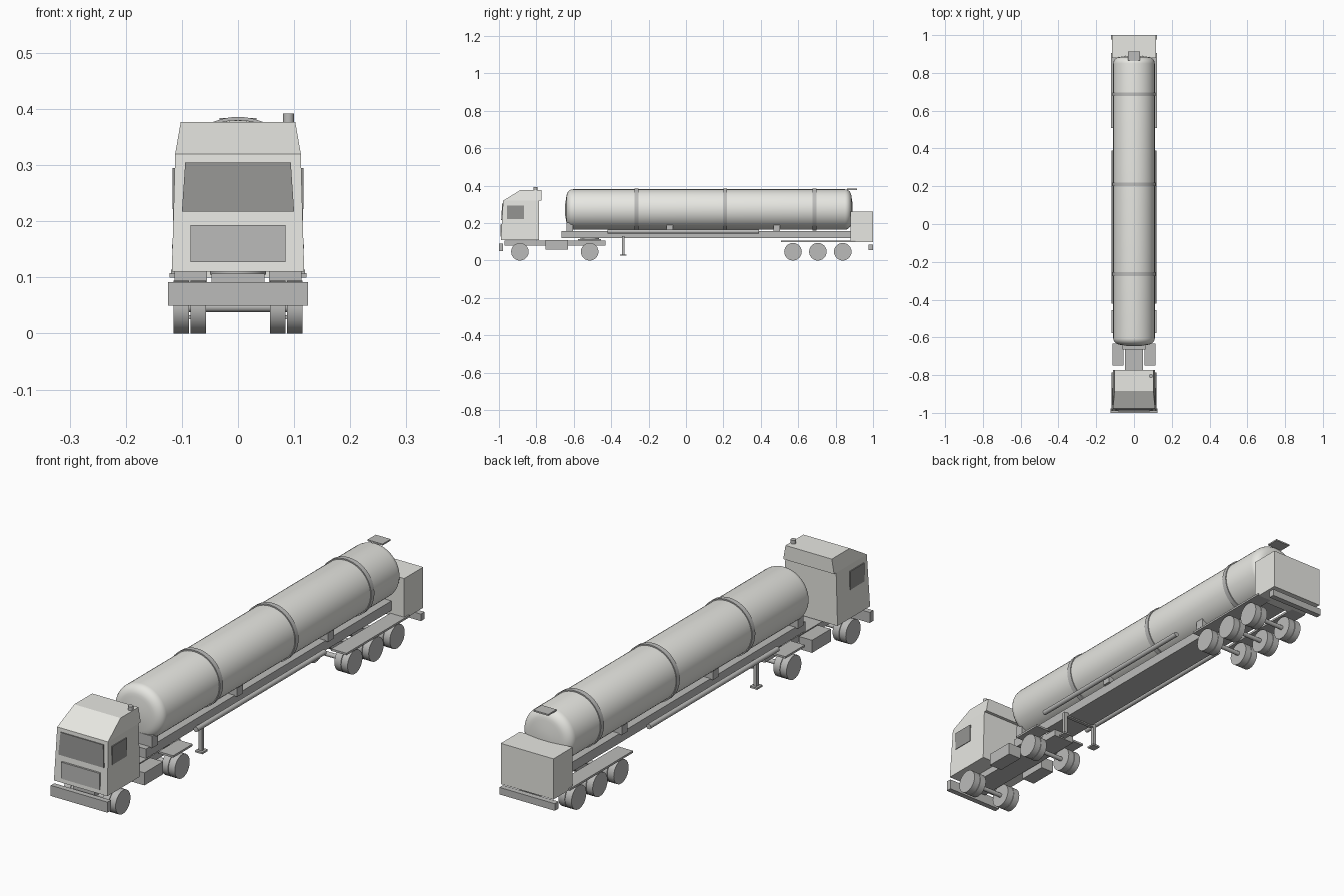
import bpy, bmesh, math
from mathutils import Vector

if "Cube" in bpy.data.objects:
    bpy.data.objects.remove(bpy.data.objects["Cube"])


def material(name, r, g, b):
    m = bpy.data.materials.new(name)
    m.diffuse_color = (r, g, b, 1)
    m.use_nodes = True
    m.node_tree.nodes["Principled BSDF"].inputs["Base Color"].default_value = m.diffuse_color
    return m


LIGHT = material("light_paint", 0.8, 0.8, 0.76)
GREY = material("grey_metal", 0.5, 0.5, 0.49)
DARK = material("dark_glass", 0.3, 0.3, 0.29)


def finish(name, bm, mat, smooth=False):
    bmesh.ops.recalc_face_normals(bm, faces=bm.faces)
    me = bpy.data.meshes.new(name)
    bm.to_mesh(me)
    bm.free()
    ob = bpy.data.objects.new(name, me)
    bpy.context.collection.objects.link(ob)
    me.materials.append(mat)
    if smooth:
        bpy.ops.object.select_all(action='DESELECT')
        ob.select_set(True)
        bpy.context.view_layer.objects.active = ob
        bpy.ops.object.shade_smooth_by_angle(angle=math.radians(35))
    return ob


def box(name, x, y, z, mat=GREY):
    bm = bmesh.new()
    bmesh.ops.create_cube(bm, size=1)
    for v in bm.verts:
        v.co = Vector([(r[0] + r[1]) / 2 + c * (r[1] - r[0]) for r, c in zip((x, y, z), v.co)])
    return finish(name, bm, mat)


def side_boxes(name, x, y, z, mat=GREY):
    box(name + "_right", x, y, z, mat)
    box(name + "_left", (-x[1], -x[0]), y, z, mat)


def lathe(name, profile, centre, axis, mat=GREY, sides=32, scale=(1, 1)):
    """Closed turned shape; profile holds (position along axis, radius)."""
    bm = bmesh.new()
    rings = []
    for p, r in profile:
        ring = []
        for i in range(sides):
            a = 2 * math.pi * i / sides
            u, w = r * math.cos(a) * scale[0], r * math.sin(a) * scale[1]
            co = {'X': (p, u, w), 'Y': (u, p, w), 'Z': (u, w, p)}[axis]
            ring.append(bm.verts.new(Vector(co) + Vector(centre)))
        rings.append(ring)
    for a, b in zip(rings, rings[1:]):
        for i in range(sides):
            j = (i + 1) % sides
            bm.faces.new((a[i], a[j], b[j], b[i]))
    bm.faces.new(rings[0])
    bm.faces.new(rings[-1])
    return finish(name, bm, mat, True)


def rod(name, centre, axis, radius, a, b, mat=GREY, sides=24):
    return lathe(name, [(a, radius), (b, radius)], centre, axis, mat, sides)


def tapered(name, outline, mat):
    """Side outline of (y, z, half width) closed across x."""
    bm = bmesh.new()
    l = [bm.verts.new((-w, y, z)) for y, z, w in outline]
    r = [bm.verts.new((w, y, z)) for y, z, w in outline]
    n = len(outline)
    bm.faces.new(l)
    bm.faces.new(r)
    for i in range(n):
        j = (i + 1) % n
        bm.faces.new((l[i], l[j], r[j], r[i]))
    return finish(name, bm, mat)


# Cab
tapered("cab_body", [(-0.99, 0.11, 0.118), (-0.978, 0.32, 0.112),
                     (-0.785, 0.32, 0.112), (-0.785, 0.11, 0.118)], LIGHT)
tapered("cab_roof", [(-0.978, 0.32, 0.112), (-0.885, 0.377, 0.102),
                     (-0.772, 0.377, 0.102), (-0.772, 0.32, 0.112)], LIGHT)
tapered("windscreen", [(-0.988, 0.217, 0.1), (-0.983, 0.305, 0.094),
                       (-0.97, 0.305, 0.094), (-0.97, 0.217, 0.1)], DARK)
box("grille", (-0.085, 0.085), (-0.993, -0.975), (0.127, 0.193))
side_boxes("side_window", (0.108, 0.117), (-0.957, -0.867), (0.222, 0.295), DARK)
rod("exhaust", (0.09, -0.805, 0), 'Z', 0.01, 0.36, 0.392)
box("front_bumper", (-0.125, 0.125), (-1.0, -0.978), (0.05, 0.092))

# Tractor chassis
box("tractor_frame", (-0.047, 0.047), (-0.97, -0.43), (0.08, 0.107))
side_boxes("fuel_tank", (0.055, 0.113), (-0.75, -0.632), (0.06, 0.11))
side_boxes("drive_fender", (0.055, 0.119), (-0.578, -0.455), (0.106, 0.114))
rod("coupling_plate", (0, -0.515, 0), 'Z', 0.05, 0.105, 0.121)

# Trailer chassis
box("trailer_frame", (-0.06, 0.06), (-0.665, 0.885), (0.12, 0.158))
for i, (a, b) in enumerate([(-0.64, -0.605), (-0.105, -0.07), (0.467, 0.503)]):
    box(f"tank_saddle_{i+1}", (-0.07, 0.07), (a, b), (0.155, 0.202))
side_boxes("trailer_fender", (0.055, 0.122), (0.508, 0.905), (0.1, 0.108))
for s, side in ((-1, "left"), (1, "right")):
    rod(f"hose_tube_{side}", (s * 0.108, 0, 0.155), 'Y', 0.01, -0.42, 0.39)
side_boxes("landing_leg", (0.067, 0.081), (-0.343, -0.329), (0.03, 0.13))
side_boxes("landing_foot", (0.058, 0.09), (-0.353, -0.319), (0.026, 0.033))
box("landing_leg_brace", (-0.081, 0.081), (-0.343, -0.329), (0.115, 0.13))
box("rear_cabinet", (-0.116, 0.116), (0.88, 1.0), (0.1, 0.262), LIGHT)
box("rear_bumper", (-0.122, 0.122), (0.977, 1.0), (0.057, 0.085))

# Tank with rounded ends, bands and top plate
R = 0.11
arc = [math.radians(a) for a in (0, 15, 30, 45, 60, 75, 90)]
front = [(-0.605 - 0.035 * math.cos(a), 0.068 + 0.042 * math.sin(a)) for a in arc]
rear = [(0.85 + 0.035 * math.cos(a), 0.068 + 0.042 * math.sin(a)) for a in reversed(arc)]
lathe("tank", [(-0.646, 0.03)] + front + rear + [(0.891, 0.03)], (0, 0, 0.273), 'Y',
      LIGHT, 48, (1, 0.98))
for i, y in enumerate((-0.265, 0.21, 0.687)):
    rod(f"tank_band_{i+1}", (0, y, 0.273), 'Y', 0.113, -0.01, 0.01, GREY, 48)
box("top_plate", (-0.033, 0.033), (0.862, 0.914), (0.378, 0.384))

# Axles with twin wheels
for i, y in enumerate((-0.888, -0.515, 0.572, 0.705, 0.838)):
    rod(f"axle_{i+1}", (0, y, 0.047), 'X', 0.009, -0.1, 0.1, GREY, 12)
    for s, side in ((-1, "left"), (1, "right")):
        for x, place in ((0.071, "inner"), (0.101, "outer")):
            rod(f"wheel_{i+1}_{side}_{place}", (s * x, y, 0.047), 'X', 0.047, -0.014, 0.014)
